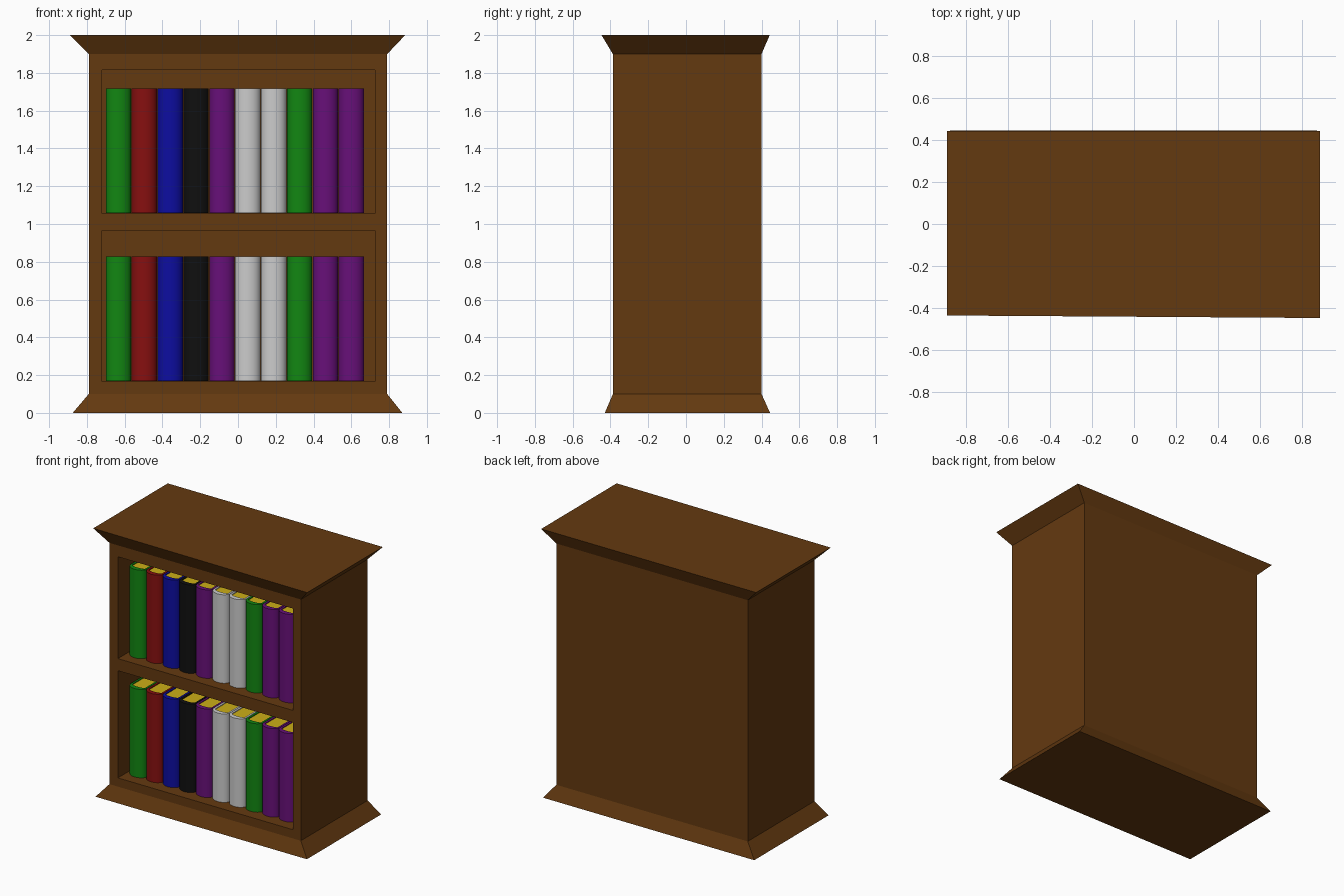
import bpy, bmesh, math

if "Cube" in bpy.data.objects:
    bpy.data.objects.remove(bpy.data.objects["Cube"])


def mat(name, rgb):
    m = bpy.data.materials.new(name)
    m.diffuse_color = (*rgb, 1)
    m.use_nodes = True
    m.node_tree.nodes["Principled BSDF"].inputs["Base Color"].default_value = m.diffuse_color
    return m


WOOD = mat("brown wood", (0.127, 0.041, 0.005))
PAPER = mat("yellow pages", (0.60, 0.42, 0.008))
GREEN = mat("green cover", (0.006, 0.24, 0.006))
RED = mat("red cover", (0.24, 0.005, 0.005))
BLUE = mat("blue cover", (0.004, 0.004, 0.35))
BLACK = mat("black cover", (0.005, 0.005, 0.005))
PURPLE = mat("purple cover", (0.136, 0.005, 0.19))
WHITE = mat("white cover", (0.6, 0.6, 0.6))


def finish(name, bm, material):
    bmesh.ops.remove_doubles(bm, verts=bm.verts, dist=1e-5)
    bmesh.ops.recalc_face_normals(bm, faces=bm.faces)
    me = bpy.data.meshes.new(name)
    bm.to_mesh(me)
    bm.free()
    me.materials.append(material)
    ob = bpy.data.objects.new(name, me)
    bpy.context.collection.objects.link(ob)
    return ob


def face(bm, pts):
    return bm.faces.new([bm.verts.new(p) for p in pts])


def bridge(bm, a, b):
    # side walls between two matching loops of points
    for i in range(len(a)):
        j = (i + 1) % len(a)
        face(bm, (a[i], a[j], b[j], b[i]))


def rect(x0, x1, y0, y1, z):
    return [(x0, y0, z), (x1, y0, z), (x1, y1, z), (x0, y1, z)]


def rect_xz(x0, x1, z0, z1, y):
    return [(x0, y, z0), (x1, y, z0), (x1, y, z1), (x0, y, z1)]


X, Y0, Y1 = 0.79, -0.387, 0.40

# cabinet body: front face frame, two recessed openings, sides and back
bm = bmesh.new()
xs = [-X, -0.72, 0.725, X]
zs = [0.10, 0.165, 0.965, 1.055, 1.815, 1.90]
for i in range(3):
    for k in range(5):
        cell = (xs[i], xs[i + 1], zs[k], zs[k + 1])
        if i == 1 and k in (1, 3):
            inner = rect_xz(*cell, 0.33)
            bridge(bm, rect_xz(*cell, Y0), inner)
            face(bm, inner)
        else:
            face(bm, rect_xz(*cell, Y0))
face(bm, rect_xz(-X, X, 0.10, 1.90, Y1))
for x in (-X, X):
    face(bm, [(x, Y0, z) for z in zs] + [(x, Y1, 1.90), (x, Y1, 0.10)])
finish("cabinet_body", bm, WOOD)


# flared plinth and crown
def flare(name, body_z, outer):
    bm = bmesh.new()
    inner = rect(-X, X, Y0, Y1, body_z)
    bridge(bm, inner, outer)
    face(bm, inner)
    face(bm, outer)
    finish(name, bm, WOOD)


flare("plinth", 0.10, rect(-0.875, 0.87, -0.43, 0.445, 0.0))
crown = rect(-0.89, 0.885, -0.435, 0.443, 2.0)
crown[1] = (0.885, -0.447, 2.0)
flare("crown", 1.90, crown)


# books: rounded spine wrapped round a block of pages
W, H = 0.134, 0.66
SPINE_Y, BACK_Y, T = -0.265, 0.22, 0.014


def book(name, cx, z, cover):
    def arc(w, bulge):
        n = 12
        return [(cx - w / 2 * math.cos(math.pi * i / n),
                 SPINE_Y - bulge * math.sin(math.pi * i / n)) for i in range(n + 1)]

    outer = [(cx - W / 2, BACK_Y)] + arc(W, 0.05) + [(cx + W / 2, BACK_Y)]
    w = W - 2 * T
    inner = [(cx - w / 2, BACK_Y)] + arc(w, 0.015) + [(cx + w / 2, BACK_Y)]
    bm = bmesh.new()
    for i in range(len(outer) - 1):
        o0, o1, i0, i1 = outer[i], outer[i + 1], inner[i], inner[i + 1]
        face(bm, [(*o0, z), (*o1, z), (*o1, z + H), (*o0, z + H)])
        face(bm, [(*i0, z), (*i1, z), (*i1, z + H), (*i0, z + H)])
        for h in (z, z + H):
            face(bm, [(*o0, h), (*o1, h), (*i1, h), (*i0, h)])
    for k in (0, -1):
        face(bm, [(*outer[k], z), (*inner[k], z), (*inner[k], z + H), (*outer[k], z + H)])
    ob = finish(name + "_cover", bm, cover)
    for p in ob.data.polygons:
        p.use_smooth = True
    ob.data.set_sharp_from_angle(angle=math.radians(35))

    bm = bmesh.new()
    low = [(x, min(y, BACK_Y - 0.015), z + 0.008) for x, y in inner]
    top = [(x, y, z + H - 0.006) for x, y, _ in low]
    bridge(bm, low, top)
    face(bm, low)
    face(bm, top)
    finish(name + "_pages", bm, PAPER)


covers = [GREEN, RED, BLUE, BLACK, PURPLE, WHITE, WHITE, GREEN, PURPLE, PURPLE]
for row, z in (("lower", 0.168), ("upper", 1.057)):
    for i, c in enumerate(covers):
        book(f"{row}_book_{i + 1}", -0.633 + i * 0.137, z, c)
